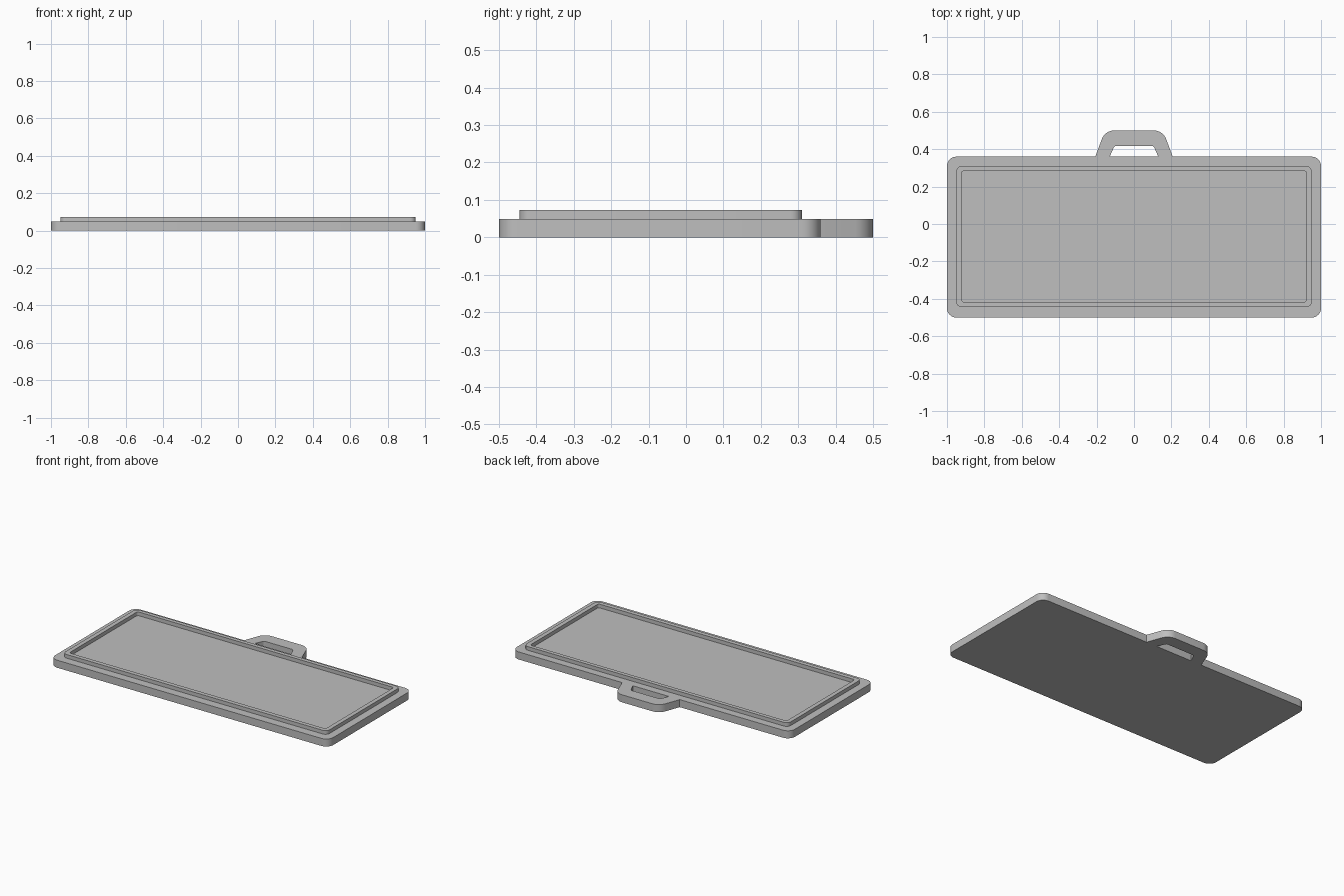
import bpy, bmesh, math
from mathutils import Vector

cube = bpy.data.objects.get("Cube")
if cube:
    bpy.data.objects.remove(cube, do_unlink=True)

grey = bpy.data.materials.new("plain grey")
grey.use_nodes = True
colour = (0.52, 0.52, 0.52, 1)
grey.diffuse_color = colour
grey.node_tree.nodes["Principled BSDF"].inputs["Base Color"].default_value = colour

THICK, RIM_TOP = 0.049, 0.073
BACK = 0.36


def fillet(corners, steps=8):
    """Outline from (x, y, radius) corners, each rounded by its radius."""
    out = []
    for i, (x, y, r) in enumerate(corners):
        p = Vector((x, y))
        if r == 0:
            out.append(p)
            continue
        a = (Vector(corners[i - 1][:2]) - p).normalized()
        b = (Vector(corners[(i + 1) % len(corners)][:2]) - p).normalized()
        half = a.angle(b) / 2
        centre = p + (a + b).normalized() * r / math.sin(half)
        start = p + a * r / math.tan(half) - centre
        end = p + b * r / math.tan(half) - centre
        sweep = start.angle(end)
        for k in range(steps + 1):
            t = k / steps
            out.append(centre + (start * math.sin((1 - t) * sweep)
                                 + end * math.sin(t * sweep)) / math.sin(sweep))
    return out


def rounded_rect(x, y0, y1, r):
    return fillet([(-x, y0, r), (x, y0, r), (x, y1, r), (-x, y1, r)])


def ring(bm, outline, z):
    return [bm.verts.new((p.x, p.y, z)) for p in outline]


def bridge(bm, a, b):
    for i in range(len(a)):
        j = (i + 1) % len(a)
        bm.faces.new((a[i], a[j], b[j], b[i]))


def finish(bm, name):
    bmesh.ops.recalc_face_normals(bm, faces=bm.faces)
    mesh = bpy.data.meshes.new(name)
    bm.to_mesh(mesh)
    bm.free()
    mesh.materials.append(grey)
    mesh.shade_smooth()
    mesh.set_sharp_from_angle(angle=math.radians(30))
    obj = bpy.data.objects.new(name, mesh)
    bpy.context.collection.objects.link(obj)


def slab(bm, outline):
    low, high = ring(bm, outline, 0), ring(bm, outline, THICK)
    bridge(bm, low, high)
    bm.faces.new(low)
    bm.faces.new(high)


# Base plate
bm = bmesh.new()
slab(bm, rounded_rect(1.0, -0.5, BACK, 0.05))
finish(bm, "base_plate")

# Raised rim around the shallow tray
bm = bmesh.new()
outer = rounded_rect(0.95, -0.445, 0.31, 0.03)
inner = rounded_rect(0.922, -0.417, 0.284, 0.014)
rings = [ring(bm, outer, THICK), ring(bm, outer, RIM_TOP),
         ring(bm, inner, RIM_TOP), ring(bm, inner, THICK)]
for a, b in zip(rings, rings[1:]):
    bridge(bm, a, b)
finish(bm, "raised_rim")

# Carry handle, open where it joins the plate
bm = bmesh.new()
left = [(-0.13, BACK, 0), (-0.207, BACK, 0), (-0.155, 0.5, 0.07)]
right = [(-x, y, r) for x, y, r in reversed(left)]
grip = [(0.104, 0.418, 0.015), (-0.104, 0.418, 0.015)]
slab(bm, fillet(left + right + grip))
bmesh.ops.recalc_face_normals(bm, faces=bm.faces)
ends = [f for f in bm.faces
        if all(abs(v.co.y - BACK) < 1e-4 for v in f.verts)]
bmesh.ops.delete(bm, geom=ends, context="FACES_ONLY")
finish(bm, "handle")
